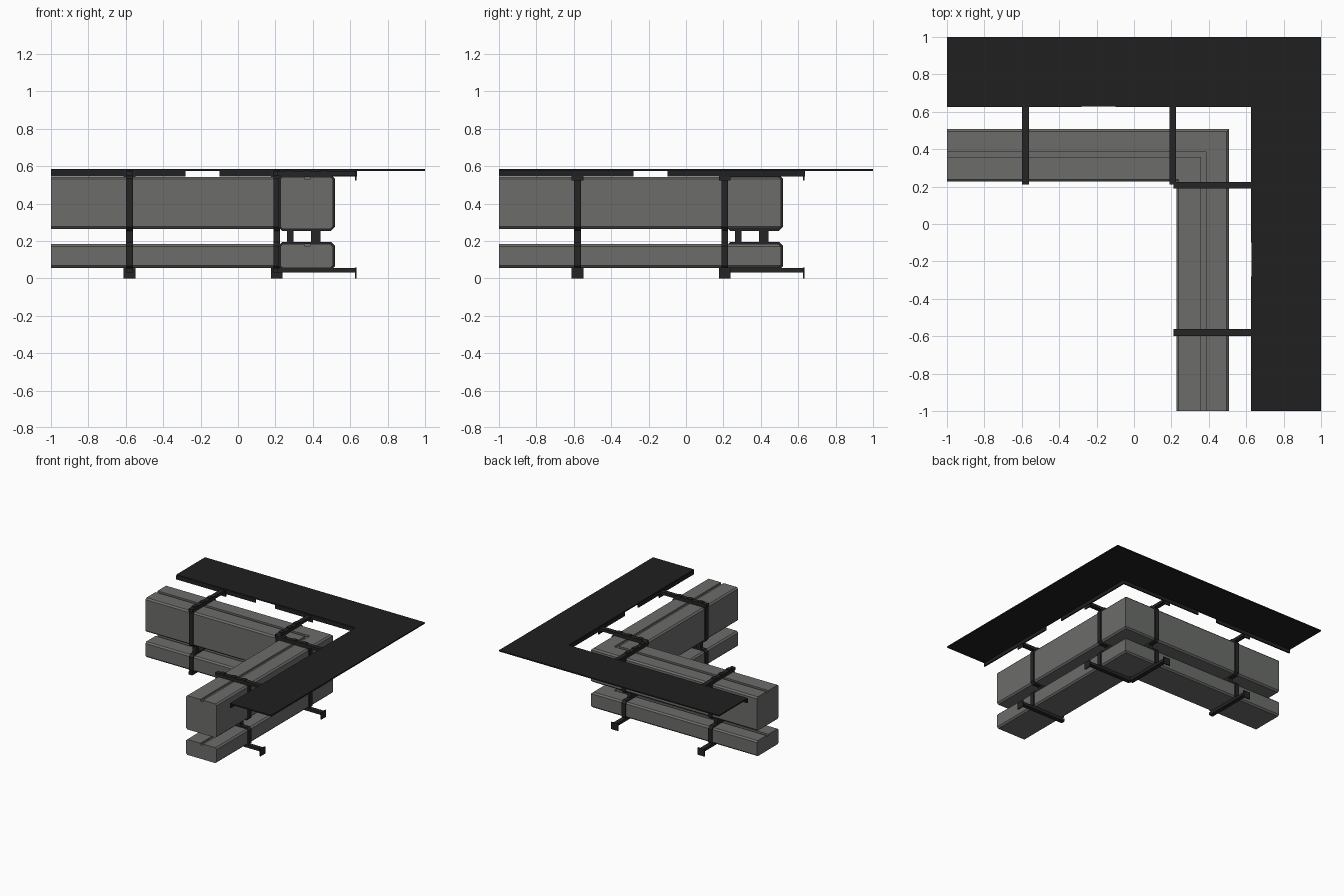
import bpy, bmesh

cube = bpy.data.objects.get("Cube")
if cube:
    bpy.data.objects.remove(cube, do_unlink=True)


def material(name, rgb):
    m = bpy.data.materials.new(name)
    m.use_nodes = True
    m.diffuse_color = (*rgb, 1)
    m.node_tree.nodes["Principled BSDF"].inputs["Base Color"].default_value = (*rgb, 1)
    return m


GREY = material("duct grey", (0.15, 0.155, 0.147))
BLACK = material("panel black", (0.0145, 0.0145, 0.0145))
STEEL = material("bracket black", (0.017, 0.018, 0.017))


def finish(bm, name, mat):
    bmesh.ops.recalc_face_normals(bm, faces=bm.faces[:])
    me = bpy.data.meshes.new(name)
    bm.to_mesh(me)
    bm.free()
    me.materials.append(mat)
    ob = bpy.data.objects.new(name, me)
    bpy.context.collection.objects.link(ob)
    return ob


def sweep_corner(name, profile, mat):
    """Sweep an (offset, z) profile along both arms with a mitred corner."""
    bm = bmesh.new()
    rings = [[bm.verts.new(p) for p in ring] for ring in (
        [(-1, o, z) for o, z in profile],
        [(o, o, z) for o, z in profile],
        [(o, -1, z) for o, z in profile])]
    n = len(profile)
    for a, b in zip(rings, rings[1:]):
        for i in range(n):
            j = (i + 1) % n
            bm.faces.new((a[i], a[j], b[j], b[i]))
    bm.faces.new(rings[0])
    bm.faces.new(rings[-1])
    return finish(bm, name, mat)


def place(along, o, z, swap):
    """Point on the rear arm, or on the side arm when swapped."""
    return (o, along, z) if swap else (along, o, z)


def add_box(bm, a, o, z, swap):
    v = [[[bm.verts.new(place(p, q, r, swap)) for r in z] for q in o] for p in a]
    for f in (0, 1):
        bm.faces.new((v[f][0][0], v[f][1][0], v[f][1][1], v[f][0][1]))
        bm.faces.new((v[0][f][0], v[1][f][0], v[1][f][1], v[0][f][1]))
        bm.faces.new((v[0][0][f], v[1][0][f], v[1][1][f], v[0][1][f]))


def chamfered(o0, o1, z0, z1, c):
    return [(o0 + c, z0), (o1 - c, z0), (o1, z0 + c), (o1, z1 - c),
            (o1 - c, z1), (o0 + c, z1), (o0, z1 - c), (o0, z0 + c)]


def add_loop(bm, a, o0, o1, z0, z1, swap):
    """Strap wrapped closely around one duct."""
    t = 0.011
    outer = chamfered(o0 - t, o1 + t, z0 - t, z1 + t, 0.02)
    inner = chamfered(o0, o1, z0, z1, 0.015)
    r = [[bm.verts.new(place(p, o, z, swap)) for o, z in prof]
         for p in a for prof in (outer, inner)]
    for i in range(8):
        j = (i + 1) % 8
        for m, n in ((0, 1), (2, 3), (0, 2), (1, 3)):
            bm.faces.new((r[m][i], r[m][j], r[n][j], r[n][i]))


# Two stacked ducts with chamfered edges and a shallow groove along the top
O0, O1 = 0.227, 0.507
DUCTS = {"upper_duct": (0.265, 0.543), "lower_duct": (0.056, 0.183)}
for name, (z0, z1) in DUCTS.items():
    p = chamfered(O0, O1, z0, z1, 0.012)
    groove = [(0.384, z1), (0.384, z1 - 0.014), (0.358, z1 - 0.014), (0.358, z1)]
    sweep_corner(name, p[:5] + groove + p[5:], GREY)

# Flat cover panel around the corner
sweep_corner("cover_panel", [(0.628, 0.574), (1, 0.574), (1, 0.584), (0.628, 0.584)], BLACK)

# Lip under the inner panel edge, interrupted by a gap in each arm
for swap, side in ((False, "rear"), (True, "side")):
    bm = bmesh.new()
    for span in ((-1, -0.28), (-0.10, 0.634)):
        add_box(bm, span, (0.626, 0.636), (0.545, 0.578), swap)
    finish(bm, side + "_panel_lip", BLACK)

# Brackets: straps, spacers between ducts, support arms and end plates
for swap, side in ((False, "rear"), (True, "side")):
    for k, c in enumerate((-0.58, 0.207)):
        bm = bmesh.new()
        a = (c - 0.0175, c + 0.0175)
        for z0, z1 in DUCTS.values():
            add_loop(bm, a, O0, O1, z0, z1, swap)
        for o in ((0.262, 0.298), (0.39, 0.442)):
            add_box(bm, a, o, (0.188, 0.26), swap)
        add_box(bm, a, (0.21, 0.63), (0.547, 0.571), swap)
        add_box(bm, a, (0.21, 0.63), (0.031, 0.054), swap)
        # Raised clips on the top arm
        for o in (0.27, 0.37, 0.46):
            add_box(bm, a, (o - 0.018, o + 0.018), (0.57, 0.577), swap)
        # End plates
        w = (c - 0.031, c + 0.031)
        add_box(bm, w, (0.625, 0.633), (0.0, 0.058), swap)
        add_box(bm, w, (0.625, 0.633), (0.522, 0.576), swap)
        finish(bm, f"{side}_bracket_{k + 1}", STEEL)
